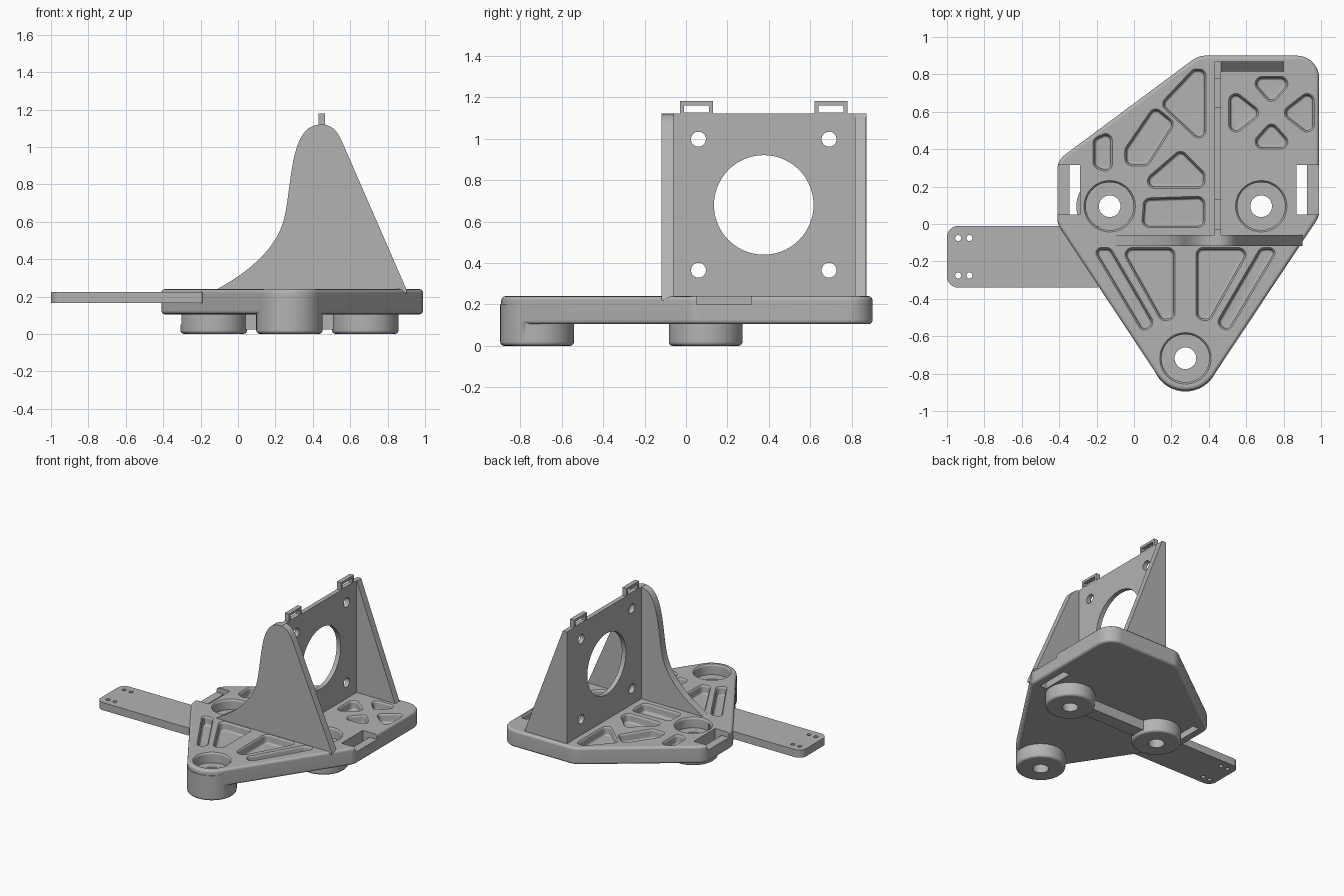
import bpy, bmesh, math
from mathutils import Vector
from mathutils.geometry import interpolate_bezier

cube = bpy.data.objects.get("Cube")
if cube:
    bpy.data.objects.remove(cube)

GREY = (0.45, 0.45, 0.45, 1)
grey = bpy.data.materials.new("plain grey")
grey.use_nodes = True
grey.diffuse_color = GREY
grey.node_tree.nodes["Principled BSDF"].inputs["Base Color"].default_value = GREY


def rounded(corners, radius, seg=6):
    """Polygon with rounded corners; a third corner value overrides the radius."""
    out, n = [], len(corners)
    for i, c in enumerate(corners):
        p = Vector(c[:2])
        r = c[2] if len(c) > 2 else radius
        ea, eb = Vector(corners[i - 1][:2]) - p, Vector(corners[(i + 1) % n][:2]) - p
        half = ea.angle(eb) / 2
        dist = min(r / math.tan(half), 0.45 * ea.length, 0.45 * eb.length)
        r = dist * math.tan(half)
        centre = p + (ea.normalized() + eb.normalized()).normalized() * (r / math.sin(half))
        start = p + ea.normalized() * dist - centre
        end = p + eb.normalized() * dist - centre
        sweep = start.angle_signed(end)
        a0 = math.atan2(start.y, start.x)
        for k in range(seg + 1):
            a = a0 - sweep * k / seg
            out.append(centre + Vector((math.cos(a), math.sin(a))) * r)
    return out


def circle(x, y, r, n=48):
    return [Vector((x + r * math.cos(2 * math.pi * k / n),
                    y + r * math.sin(2 * math.pi * k / n))) for k in range(n)]


def rect(x0, x1, y0, y1):
    return [(x0, y0), (x1, y0), (x1, y1), (x0, y1)]


def grow(pts, d):
    """Offset a closed outline outwards by d."""
    n = len(pts)
    area = sum(pts[i - 1].x * pts[i].y - pts[i].x * pts[i - 1].y for i in range(n))
    sign, out = (1 if area > 0 else -1), []
    for i, p in enumerate(pts):
        e1, e2 = (p - pts[i - 1]).normalized(), (pts[(i + 1) % n] - p).normalized()
        n1, n2 = Vector((e1.y, -e1.x)) * sign, Vector((e2.y, -e2.x)) * sign
        m = (n1 + n2).normalized()
        out.append(p + m * d / max(m.dot(n1), 0.5))
    return out


PLACE = {"z": lambda p, l: (p.x, p.y, l),
         "y": lambda p, l: (p.x, l, p.y),
         "x": lambda p, l: (l, p.x, p.y)}


def loft(name, pts, levels, axis="z"):
    """Solid through offset copies of an outline; levels are (offset, position)."""
    pts = [Vector(p[:2]) for p in pts]
    bm = bmesh.new()
    rings = []
    for off, level in levels:
        ring = grow(pts, off) if off else pts
        rings.append([bm.verts.new(PLACE[axis](p, level)) for p in ring])
    for a, b in zip(rings, rings[1:]):
        for i in range(len(a)):
            bm.faces.new((a[i - 1], a[i], b[i], b[i - 1]))
    bm.faces.new(rings[0])
    bm.faces.new(rings[-1])
    bmesh.ops.recalc_face_normals(bm, faces=bm.faces[:])
    mesh = bpy.data.meshes.new(name)
    bm.to_mesh(mesh)
    bm.free()
    obj = bpy.data.objects.new(name, mesh)
    mesh.materials.append(grey)
    bpy.context.collection.objects.link(obj)
    return obj


def slab(name, pts, lo, hi, axis="z"):
    return loft(name, pts, [(0, lo), (0, hi)], axis)


def combine(obj, tool, op="DIFFERENCE"):
    mod = obj.modifiers.new("cut", "BOOLEAN")
    mod.operation, mod.solver, mod.object = op, "EXACT", tool
    bpy.context.view_layer.objects.active = obj
    bpy.ops.object.modifier_apply(modifier=mod.name)
    bpy.data.objects.remove(tool)


def finish(obj):
    bpy.ops.object.select_all(action="DESELECT")
    obj.select_set(True)
    bpy.context.view_layer.objects.active = obj
    bpy.ops.object.shade_smooth_by_angle(angle=math.radians(38))
    obj.modifiers.new("even shading", "WEIGHTED_NORMAL").keep_sharp = True


def soft(lo, hi, r):
    """Levels for a slab with rounded lower and upper rims."""
    arc = [(r * (math.sin(a) - 1), r * (1 - math.cos(a)))
           for a in (math.radians(30 * k) for k in range(4))]
    return [(o, lo + h) for o, h in arc] + [(o, hi - h) for o, h in reversed(arc)]


# Base plate
AXIS_X = 0.275
TOP = 0.24
outline = [(-0.41, 0.0, 0.1), (AXIS_X, -1.037, 0.18), (0.99, 0.04, 0.1),
           (0.99, 0.9, 0.12), (0.344, 0.9, 0.12), (-0.41, 0.34, 0.1)]
base = loft("base_plate", rounded(outline, 0.1, 10), soft(0.105, TOP, 0.02))

# Feet and the bar between the rear two
feet = [(-0.13, 0.095), (0.68, 0.095), (AXIS_X, -0.718)]
for x, y in feet:
    combine(base, loft("foot", circle(x, y, 0.178),
                       soft(0, 0.2, 0.02)[:4] + [(0, 0.2)]), "UNION")
combine(base, slab("foot_bar", rect(-0.1, 0.65, 0.04, 0.15), 0.025, 0.15), "UNION")

# Counterbored holes through the feet
for x, y in feet:
    combine(base, loft("bore", circle(x, y, 0.128),
                       [(0.03, 0.26), (0.01, 0.2405), (0.003, 0.234), (0, 0.225),
                        (0, 0.16), (-0.07, 0.16), (-0.07, -0.05)]))

# Lightening pockets
front = [[(-0.21, -0.135), (-0.13, -0.135), (0.1, -0.53), (0.05, -0.57)],
         [(-0.06, -0.135), (0.21, -0.135), (0.21, -0.5), (0.15, -0.51)]]
pockets = front + [[(2 * AXIS_X - x, y) for x, y in p] for p in front]
pockets += [
    [(-0.21, 0.45), (-0.125, 0.49), (-0.125, 0.28), (-0.21, 0.31)],
    [(-0.04, 0.32), (-0.04, 0.4), (0.11, 0.62), (0.21, 0.54), (0.07, 0.32)],
    [(0.15, 0.64), (0.32, 0.82), (0.375, 0.82), (0.375, 0.43)],
    [(0.03, 0.2), (0.25, 0.39), (0.37, 0.27), (0.37, 0.2)],
    [(0.06, 0.13), (0.37, 0.14), (0.37, -0.01), (0.05, -0.01)],
]
for sx in (-1, 1):
    pockets.append([(0.735 + sx * u, v) for u, v in ((0.22, 0.72), (0.06, 0.595), (0.22, 0.47))])
for sy in (-1, 1):
    pockets.append([(u, 0.595 + sy * v) for u, v in ((0.62, 0.185), (0.85, 0.185), (0.735, 0.055))])
for p in pockets:
    combine(base, loft("pocket", rounded(p, 0.03),
                       [(0.03, 0.26), (0.01, 0.2405), (0.003, 0.234), (0, 0.225),
                        (0, 0.188), (-0.004, 0.178), (-0.012, 0.172)]))

# Strap slots with a lowered outer bar
for inner, bar, outer in ((0.868, 0.925, 1.1), (-0.29, -0.345, -0.5)):
    lo, hi = sorted((inner, bar))
    combine(base, slab("slot", rect(lo, hi, 0.05, 0.315), 0.05, 0.3))
    lo, hi = sorted((inner, outer))
    combine(base, slab("notch", rect(lo, hi, 0.05, 0.315), 0.2, 0.3))
finish(base)

# Side arm with four screw holes
arm = slab("side_arm", rounded([(-1, -0.34, 0.06), (-0.19, -0.34, 0.003),
                                (-0.19, -0.01, 0.003), (-1, -0.01, 0.06)], 0.06),
           0.165, 0.225)
for x in (-0.94, -0.88):
    for y in (-0.275, -0.075):
        combine(arm, slab("screw_hole", circle(x, y, 0.016, 20), 0.1, 0.3))
finish(arm)

# Upright mounting panel with a large opening and four bolt holes
PANEL = (0.43, 0.465)
panel = slab("mounting_panel", rect(-0.11, 0.87, 0.2, 1.12), *PANEL, "x")
combine(panel, slab("opening", circle(0.375, 0.68, 0.24, 72), 0.3, 0.6, "x"))
for y in (0.06, 0.69):
    for z in (0.365, 0.997):
        combine(panel, slab("bolt_hole", circle(y, z, 0.036, 32), 0.3, 0.6, "x"))
finish(panel)

# Tie loops on the panel's upper edge
for side, y in (("front", 0.05), ("back", 0.7)):
    loop = slab(side + "_tie_loop", rect(y - 0.08, y + 0.08, 1.11, 1.18), *PANEL, "x")
    combine(loop, slab("gap", rect(y - 0.06, y + 0.06, 1.125, 1.16), 0.3, 0.6, "x"))
    finish(loop)

# Curved front gusset
knots = [((-0.11, 0.24), (0.05, 0.33), (0.21, 0.45), (0.25, 0.63)),
         ((0.25, 0.63), (0.29, 0.82), (0.28, 1.12), (0.44, 1.12)),
         ((0.44, 1.12), (0.5, 1.12), (0.53, 1.09), (0.56, 1.02))]
profile = [(0.9, 0.22), (-0.11, 0.22)]
for k in knots:
    profile += interpolate_bezier(*[Vector(q) for q in k], 14)[:-1]
profile += [(0.56, 1.02), (0.9, 0.24)]
finish(slab("front_gusset", profile, -0.118, -0.06, "y"))

# Triangular back gusset
finish(slab("back_gusset", [(0.45, 0.2), (0.815, 0.2), (0.8, 0.24), (0.466, 1.12), (0.45, 1.12)],
            0.815, 0.869, "y"))
